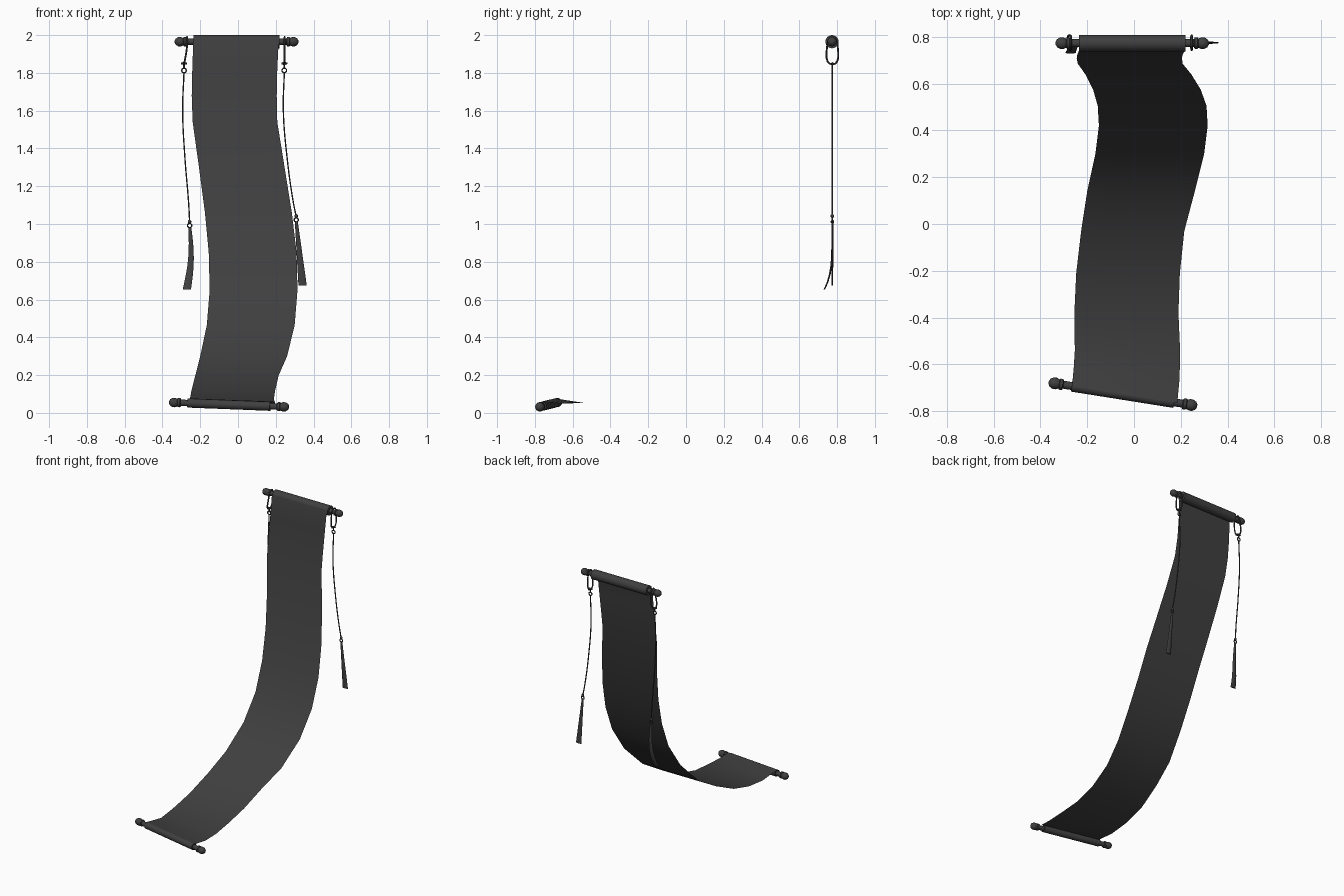
import bpy, bmesh, math
from mathutils import Vector

cube = bpy.data.objects.get("Cube")
if cube:
    bpy.data.objects.remove(cube, do_unlink=True)

charcoal = bpy.data.materials.new("charcoal")
charcoal.use_nodes = True
COLOR = (0.05, 0.05, 0.05, 1)
charcoal.diffuse_color = COLOR
bsdf = charcoal.node_tree.nodes["Principled BSDF"]
bsdf.inputs["Base Color"].default_value = COLOR
bsdf.inputs["Roughness"].default_value = 0.8


def finish(ob, angle=50):
    ob.data.materials.clear()
    ob.data.materials.append(charcoal)
    bpy.ops.object.select_all(action='DESELECT')
    ob.select_set(True)
    bpy.context.view_layer.objects.active = ob
    bpy.ops.object.shade_smooth_by_angle(angle=math.radians(angle))
    return ob


def loft(name, rings, closed=True, angle=50):
    """Skin a list of equal-length point rings."""
    bm = bmesh.new()
    rows = [[bm.verts.new(p) for p in ring] for ring in rings]
    n = len(rows[0])
    for r0, r1 in zip(rows, rows[1:]):
        for i in range(n if closed else n - 1):
            j = (i + 1) % n
            bm.faces.new((r0[i], r0[j], r1[j], r1[i]))
    if closed:
        bm.faces.new(rows[0][::-1])
        bm.faces.new(rows[-1])
        bmesh.ops.recalc_face_normals(bm, faces=bm.faces)
    me = bpy.data.meshes.new(name)
    bm.to_mesh(me)
    bm.free()
    ob = bpy.data.objects.new(name, me)
    bpy.context.collection.objects.link(ob)
    return finish(ob, angle)


def lathe(name, a, b, profile, sides=16):
    """Turn (distance, radius) pairs about the line from a towards b."""
    a, b = Vector(a), Vector(b)
    axis = (b - a).normalized()
    u = axis.orthogonal().normalized()
    v = axis.cross(u)
    turns = [2 * math.pi * i / sides for i in range(sides)]
    return loft(name, [[a + axis * d + (u * math.cos(t) + v * math.sin(t)) * r
                        for t in turns] for d, r in profile])


def cord(name, points, radius, cyclic=False):
    cu = bpy.data.curves.new(name, 'CURVE')
    cu.dimensions = '3D'
    cu.bevel_depth = radius
    cu.bevel_resolution = 1
    cu.resolution_u = 6
    sp = cu.splines.new('BEZIER')
    sp.bezier_points.add(len(points) - 1)
    for bp, p in zip(sp.bezier_points, points):
        bp.co = p
        bp.handle_left_type = bp.handle_right_type = 'AUTO'
    sp.use_cyclic_u = cyclic
    ob = bpy.data.objects.new(name, cu)
    bpy.context.collection.objects.link(ob)
    bpy.ops.object.select_all(action='DESELECT')
    ob.select_set(True)
    bpy.context.view_layer.objects.active = ob
    bpy.ops.object.convert(target='MESH')
    return finish(bpy.context.object)


# Turned finial, measured inwards from its tip
FINIAL = [(0, 0.006), (0.006, 0.017), (0.018, 0.024), (0.032, 0.025), (0.045, 0.020),
          (0.048, 0.024), (0.060, 0.024), (0.064, 0.017), (0.075, 0.017)]


def roller(name, a, b, inset, radius):
    a, b = Vector(a), Vector(b)
    length = (b - a).length
    lathe(name + "_right_finial", a, b, FINIAL)
    lathe(name + "_left_finial", b, a, FINIAL)
    lathe(name + "_rod", a, b, [(0.06, 0.017), (length - 0.06, 0.017)])
    lathe(name + "_roll", a, b, [(inset, radius), (length - inset, radius)], 24)


roller("top", (-0.335, 0.773, 1.965), (0.32, 0.773, 1.965), 0.1, 0.035)
roller("bottom", (-0.365, -0.677, 0.056), (0.27, -0.778, 0.031), 0.1, 0.024)

# Hanging sheet: right x, left x, y, z down its length
SHEET = [(-.235, .22, .773, 2.0), (-.235, .22, .745, 1.988), (-.237, .215, .736, 1.96),
         (-.242, .208, .725, 1.82), (-.245, .205, .708, 1.68), (-.24, .208, .685, 1.54),
         (-.208, .245, .64, 1.31), (-.175, .285, .575, 1.06), (-.155, .31, .505, .85),
         (-.15, .315, .42, .65), (-.165, .30, .3, .465), (-.2, .26, .14, .30),
         (-.226, .215, -.03, .198), (-.247, .196, -.21, .115), (-.255, .19, -.38, .072),
         (-.253, .197, -.54, .053)]
rows = []
for xr, xl, y, z in SHEET:
    rows.append([(xr + (xl - xr) * i / 4, y, z) for i in range(5)])
# Twisted end of the sheet meeting the bottom roller
for right, left in [((-.258, -.62, .065), (.195, -.66, .049)),
                    ((-.265, -.693, .077), (.185, -.765, .06))]:
    rows.append([Vector(right).lerp(Vector(left), i / 4) for i in range(5)])
loft("hanging_sheet", rows, closed=False, angle=60)

# Cords and tassels: hanging path, loop top, tassel foot
Y = 0.775
CORDS = {
    "right": (-0.27, [(-.286, 1.80), (-.293, 1.6), (-.281, 1.35), (-.262, 1.12), (-.256, 1.01)],
              (-.271, 0.732, 0.652)),
    "left": (0.247, [(.245, 1.80), (.240, 1.6), (.260, 1.35), (.292, 1.12), (.308, 1.04)],
             (.342, Y, 0.675)),
}


def ring(name, x, z, r):
    turns = [math.pi * i / 4 for i in range(8)]
    cord(name, [(x + r * math.cos(t), Y, z + r * math.sin(t)) for t in turns], 0.004, True)


for side, (loop_x, path, foot) in CORDS.items():
    x0, xe, ze = path[0][0], path[-1][0], path[-1][1]
    # Loop over the rod, gathered by a knot
    cord(side + "_loop", [(x0, Y, 1.845), (loop_x, Y + .028, 1.94), (loop_x, Y, 1.99),
                          (loop_x, Y - .028, 1.94)], 0.005, True)
    lathe(side + "_knot", (x0 - .016, Y, 1.85), (x0 + .016, Y, 1.85),
          [(0, .004), (.01, .007), (.022, .007), (.032, .004)], 8)
    cord(side + "_tie", [(x0, Y, 1.85), (x0, Y, 1.825)], 0.005)
    ring(side + "_upper_ring", x0, 1.813, 0.012)
    cord(side + "_cord", [(x, Y, z) for x, z in path], 0.004)
    lathe(side + "_bead", (xe, Y, ze + .012), (xe, Y, ze - .008),
          [(0, .004), (.006, .009), (.014, .009), (.02, .004)], 8)
    ring(side + "_lower_ring", xe, ze - 0.018, 0.011)
    # Flat flaring tassel, its foot swept along the bend
    top = Vector((xe + .001, Y, ze - .03))
    foot = Vector(foot)
    sections = []
    for k in range(9):
        t = k / 8
        c = top.lerp(foot, t)
        c.y = Y + (foot.y - Y) * t ** 4
        if side == "right":
            c.x += 0.014 * math.sin(math.pi * t)
        w, d = 0.008 + 0.014 * t, 0.006 - 0.002 * t
        sections.append([c + Vector((w * math.cos(a), d * math.sin(a), 0))
                         for a in (math.pi * i / 4 for i in range(8))])
    loft(side + "_tassel", sections)
